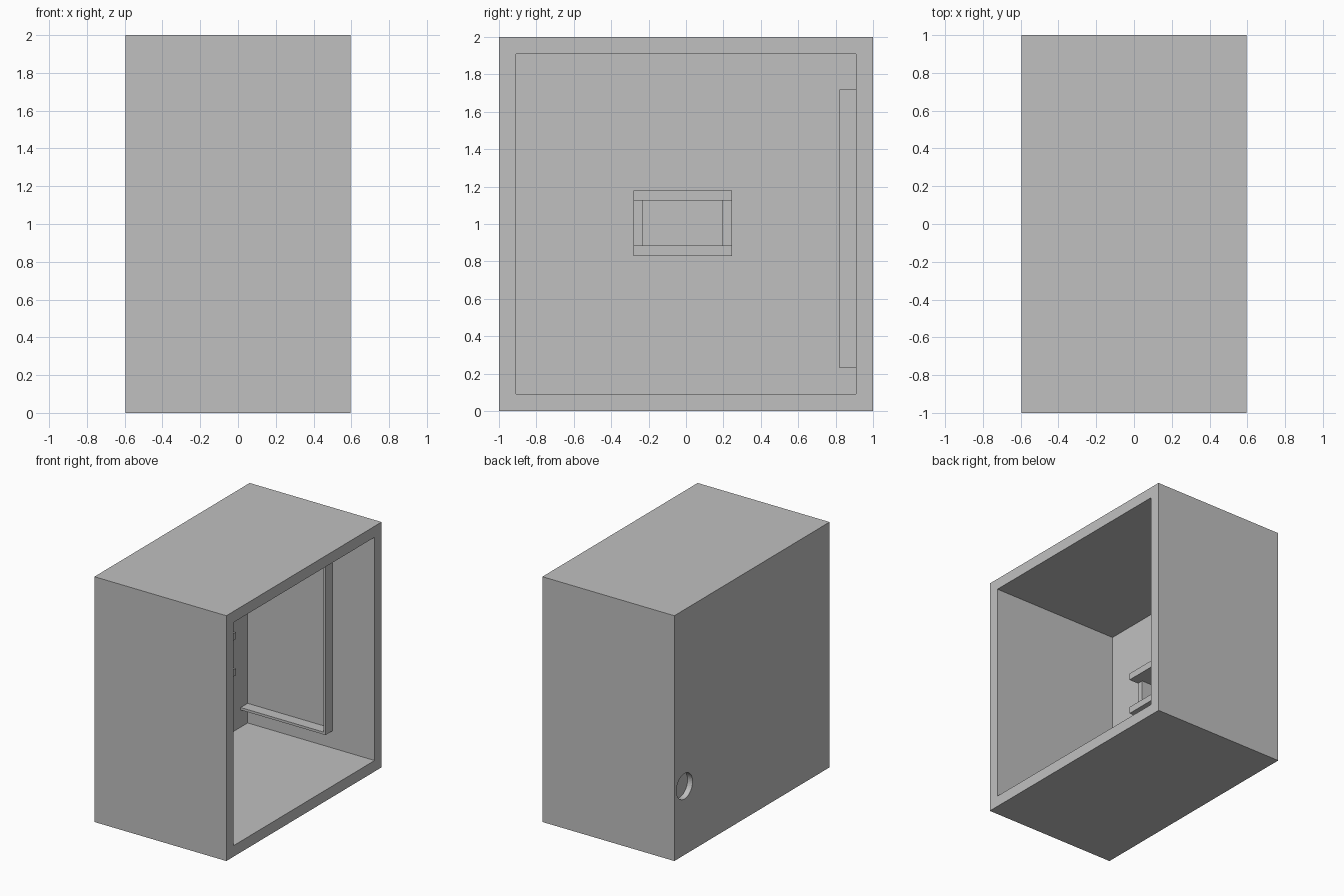
import bpy
import math

if "Cube" in bpy.data.objects:
    bpy.data.objects.remove(bpy.data.objects["Cube"], do_unlink=True)

grey = bpy.data.materials.new("plain_grey")
grey.use_nodes = True
colour = (0.53, 0.53, 0.53, 1)
grey.diffuse_color = colour
grey.node_tree.nodes["Principled BSDF"].inputs["Base Color"].default_value = colour


def box(name, x, y, z):
    """Box given by its (low, high) extent on each axis."""
    spans = (x, y, z)
    bpy.ops.mesh.primitive_cube_add(size=1, location=[sum(s) / 2 for s in spans])
    obj = bpy.context.object
    obj.name = name
    obj.scale = [s[1] - s[0] for s in spans]
    bpy.ops.object.transform_apply(location=False, rotation=False, scale=True)
    obj.data.materials.append(grey)
    return obj


def cut(target, cutter):
    mod = target.modifiers.new("cut", "BOOLEAN")
    mod.operation = "DIFFERENCE"
    mod.solver = "EXACT"
    mod.object = cutter
    cutter.hide_render = True
    cutter.hide_set(True)


HALF = 0.595    # half width of the cabinet
BACK = -0.55    # inner face of the closed side panel
WALL = 0.91     # inner face of the thick walls

# Cabinet shell, open towards +x
shell = box("cabinet_shell", (-HALF, HALF), (-1, 1), (0, 2))
hollow = box("hollow_cutter", (BACK, 1), (-WALL, WALL), (1 - WALL, 1 + WALL))
cut(shell, hollow)

# Round cable hole through the closed side panel
bpy.ops.mesh.primitive_cylinder_add(vertices=48, radius=0.104, depth=0.09,
                                    location=(BACK - 0.045, 0.869, 0.56),
                                    rotation=(0, math.pi / 2, 0))
hole = bpy.context.object
hole.name = "cable_hole_cutter"
hole.data.materials.append(grey)
cut(shell, hole)

# Thin three-sided guide frame on the rear wall
T, FRONT, LOW, HIGH, EDGE = 0.02, 0.82, 0.23, 1.72, 0.215
box("guide_upright", (EDGE - T, EDGE), (FRONT, WALL), (LOW, HIGH))
for name, z in (("guide_bottom", LOW), ("guide_top", HIGH - T)):
    box(name, (BACK, EDGE - T), (FRONT, WALL), (z, z + T))

# Holder on the closed side panel: two long shelves joined by shorter uprights
for name, z in (("holder_bottom", 0.83), ("holder_top", 1.125)):
    box(name, (BACK, -0.19), (-0.28, 0.245), (z, z + 0.055))
for name, y in (("holder_front_upright", -0.28), ("holder_rear_upright", 0.195)):
    box(name, (BACK, -0.275), (y, y + 0.05), (0.885, 1.125))
